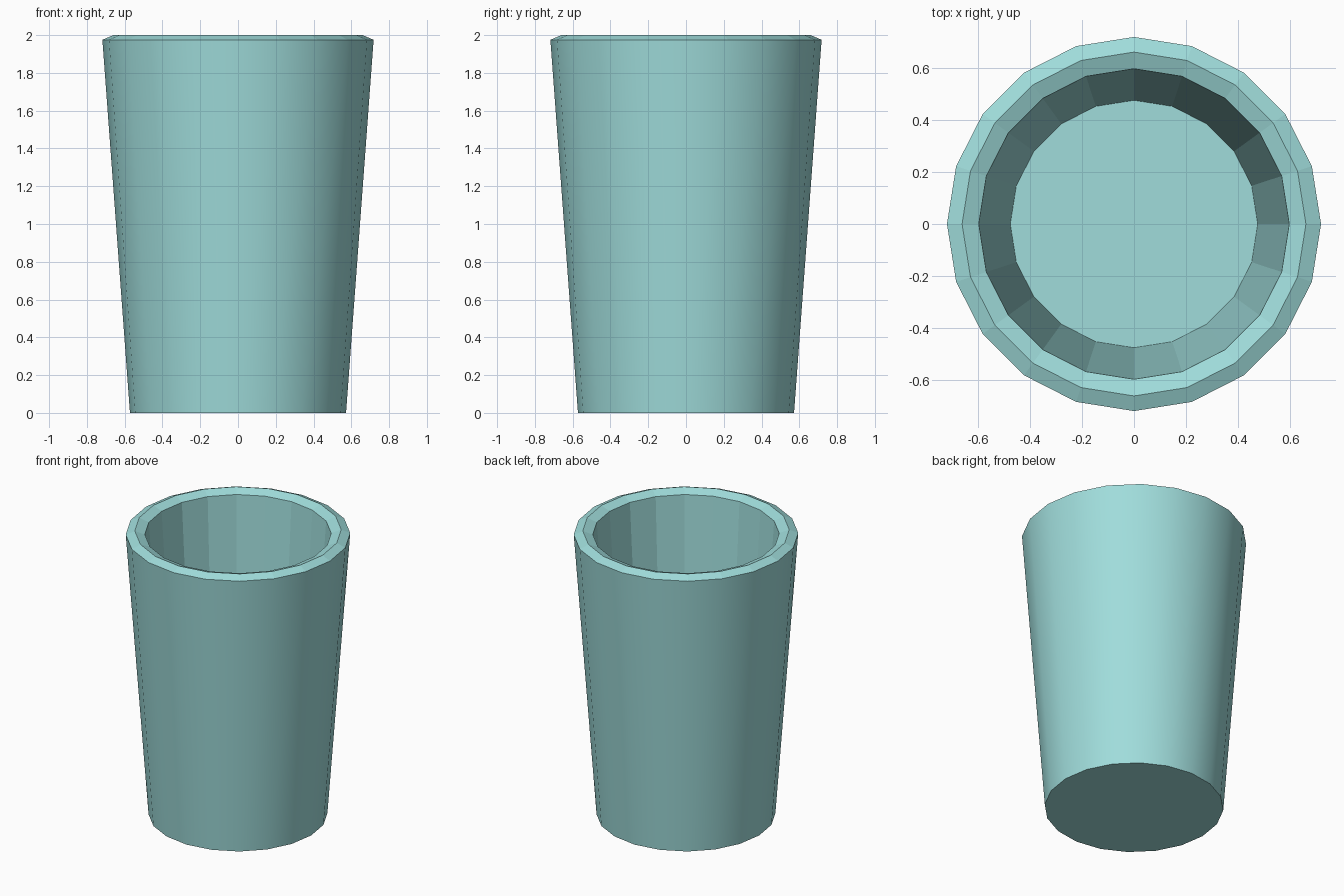
import bpy, bmesh
from math import cos, sin, pi

if "Cube" in bpy.data.objects:
    bpy.data.objects.remove(bpy.data.objects["Cube"])

SIDES = 20
# Profile (radius, height): outer foot, outer lip, rim crest, inner lip, inner floor
PROFILE = [(0.572, 0.0), (0.718, 1.975), (0.66, 2.0), (0.596, 1.975), (0.475, 0.12)]

bm = bmesh.new()
rings = [[bm.verts.new((r * cos(2 * pi * i / SIDES), r * sin(2 * pi * i / SIDES), z))
          for i in range(SIDES)] for r, z in PROFILE]

# Walls and rim: only the outer wall is smooth, the rest is faceted
for k, (a, b) in enumerate(zip(rings, rings[1:])):
    for i in range(SIDES):
        j = (i + 1) % SIDES
        face = bm.faces.new((a[i], a[j], b[j], b[i]))
        face.smooth = (k == 0)

# Underside and inner floor
bm.faces.new(rings[0][::-1])
bm.faces.new(rings[-1])

# Keep the foot and lip edges crisp
for ring in rings[:2]:
    for i in range(SIDES):
        bm.edges.get((ring[i], ring[(i + 1) % SIDES])).smooth = False

mesh = bpy.data.meshes.new("cup")
bm.to_mesh(mesh)
bm.free()
cup = bpy.data.objects.new("cup", mesh)
bpy.context.collection.objects.link(cup)

# Pale teal glaze
mat = bpy.data.materials.new("pale_teal")
mat.diffuse_color = (0.35, 0.72, 0.71, 1)
mat.use_nodes = True
mat.node_tree.nodes["Principled BSDF"].inputs["Base Color"].default_value = mat.diffuse_color
mesh.materials.append(mat)
